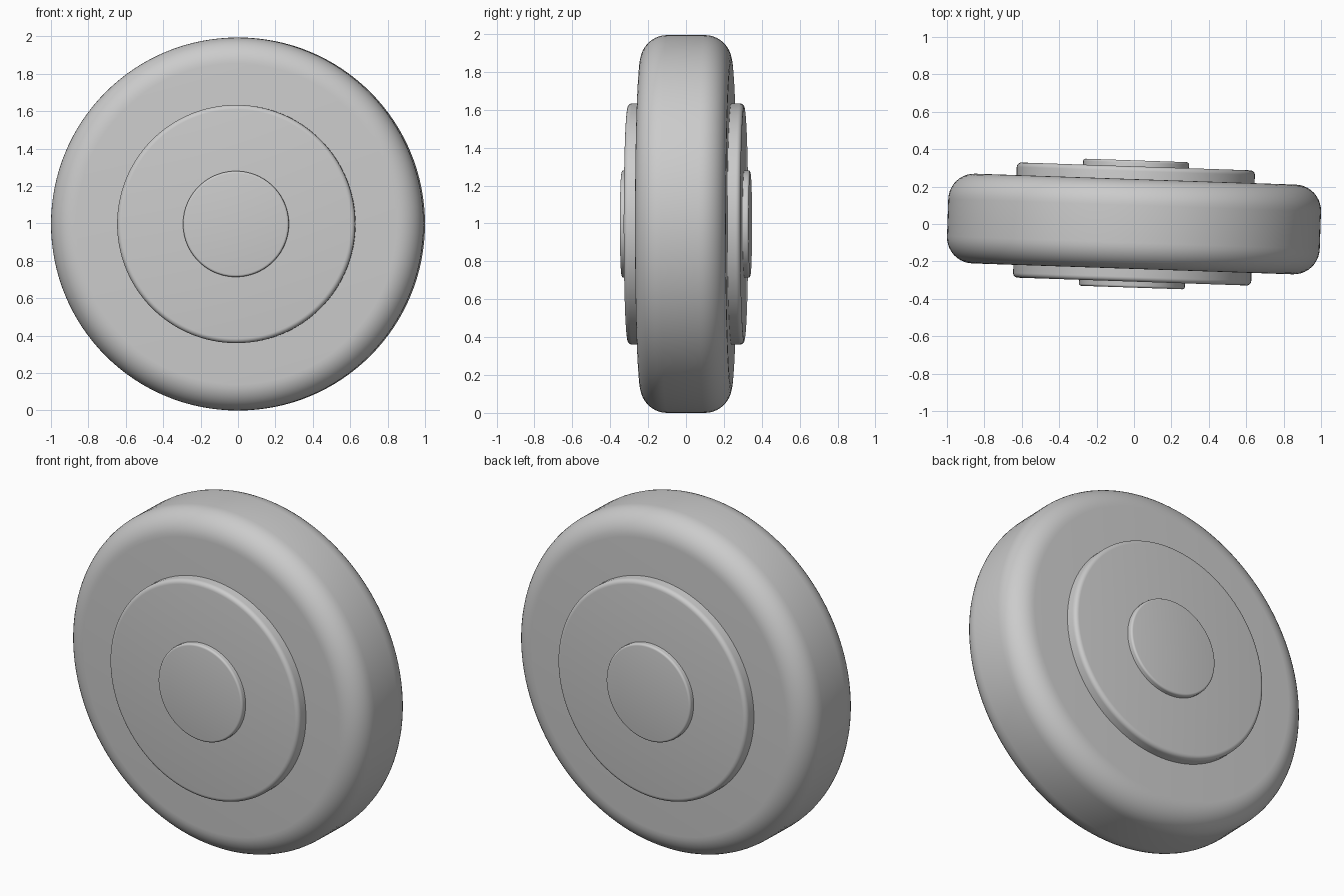
import bpy
import bmesh
from math import radians
from mathutils import Matrix

cube = bpy.data.objects.get("Cube")
if cube:
    bpy.data.objects.remove(cube, do_unlink=True)

RADIUS = 0.997
TOE = radians(-1.95)  # slight turn of the wheel about the vertical

grey = bpy.data.materials.new("plain_grey")
grey.use_nodes = True
colour = (0.6, 0.6, 0.6, 1)
grey.diffuse_color = colour
grey.node_tree.nodes["Principled BSDF"].inputs["Base Color"].default_value = colour

place = (Matrix.Translation((0, 0, RADIUS))
         @ Matrix.Rotation(TOE, 4, "Z")
         @ Matrix.Rotation(radians(90), 4, "X"))


def rounded_disc(name, radius, half_width, rounding, steps):
    """Disc on the wheel axle with both rims rounded off."""
    bm = bmesh.new()
    bmesh.ops.create_cone(bm, cap_ends=True, segments=128, radius1=radius,
                          radius2=radius, depth=2 * half_width)
    rims = [e for e in bm.edges if any(len(f.verts) > 4 for f in e.link_faces)]
    bmesh.ops.bevel(bm, geom=rims, offset=rounding, segments=steps,
                    profile=0.5, affect="EDGES")
    bmesh.ops.transform(bm, matrix=place, verts=bm.verts)
    bmesh.ops.recalc_face_normals(bm, faces=bm.faces)
    mesh = bpy.data.meshes.new(name)
    bm.to_mesh(mesh)
    bm.free()
    mesh.materials.append(grey)
    obj = bpy.data.objects.new(name, mesh)
    bpy.context.collection.objects.link(obj)
    bpy.ops.object.select_all(action="DESELECT")
    obj.select_set(True)
    bpy.context.view_layer.objects.active = obj
    bpy.ops.object.shade_smooth_by_angle(angle=radians(30))


# Tyre, then the hub and axle cap, which stand out on both sides
rounded_disc("tyre", RADIUS, 0.24, 0.14, 10)
rounded_disc("hub", 0.637, 0.308, 0.025, 5)
rounded_disc("axle_cap", 0.283, 0.34, 0.012, 4)
